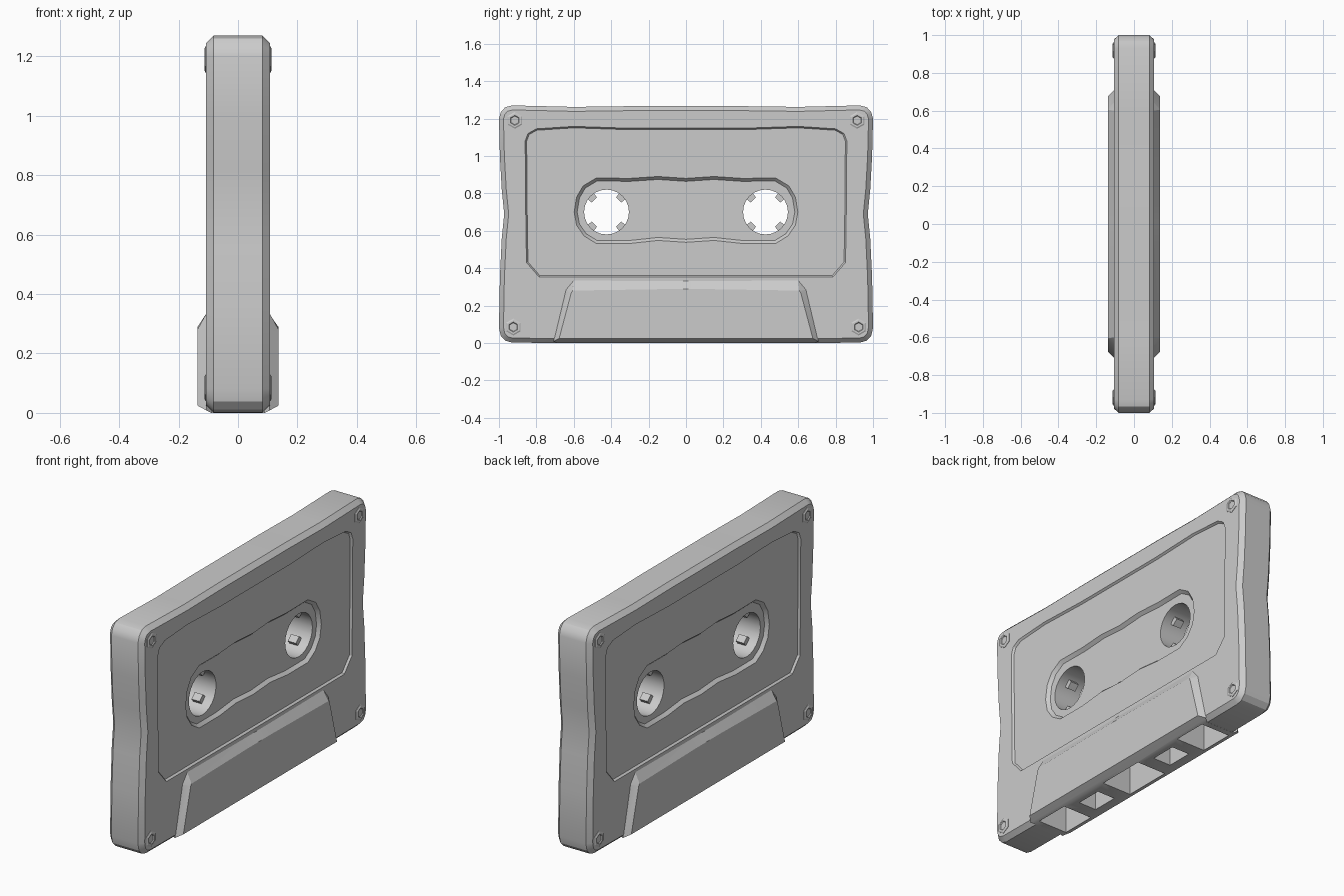
import bpy, bmesh, math
from mathutils import Vector

if "Cube" in bpy.data.objects:
    bpy.data.objects.remove(bpy.data.objects["Cube"])


def mirror(half):
    """Close a half outline (y >= 0, bottom to top) by mirroring it across y = 0."""
    return half + [(-y, z) for y, z in reversed(half) if y > 1e-6]


def inset(pts, d):
    """Move an anticlockwise outline inwards by d."""
    out = []
    for i, p in enumerate(pts):
        a, b, c = Vector(pts[i - 1]), Vector(p), Vector(pts[(i + 1) % len(pts)])
        e1, e2 = (b - a).normalized(), (c - b).normalized()
        n1, n2 = Vector((-e1.y, e1.x)), Vector((-e2.y, e2.x))
        out.append(tuple(b + (n1 + n2) * d / (1 + n1.dot(n2))))
    return out


def circle(y, z, r, n, start=0):
    return [(y + r * math.cos(start + math.tau * i / n),
             z + r * math.sin(start + math.tau * i / n)) for i in range(n)]


def loft(name, layers):
    """Skin a closed solid through (x, outline) layers."""
    bm = bmesh.new()
    rings = [[bm.verts.new((x, y, z)) for y, z in pts] for x, pts in layers]
    for a, b in zip(rings, rings[1:]):
        for i in range(len(a)):
            j = (i + 1) % len(a)
            bm.faces.new((a[i], a[j], b[j], b[i]))
    bm.faces.new(rings[0])
    bm.faces.new(rings[-1])
    bmesh.ops.recalc_face_normals(bm, faces=bm.faces)
    me = bpy.data.meshes.new(name)
    bm.to_mesh(me)
    bm.free()
    ob = bpy.data.objects.new(name, me)
    bpy.context.collection.objects.link(ob)
    return ob


def select(ob):
    bpy.ops.object.select_all(action='DESELECT')
    ob.select_set(True)
    bpy.context.view_layer.objects.active = ob


def boolean(target, tool, op='DIFFERENCE'):
    m = target.modifiers.new(op, 'BOOLEAN')
    m.operation, m.solver, m.object = op, 'EXACT', tool
    select(target)
    bpy.ops.object.modifier_apply(modifier=m.name)
    bpy.data.objects.remove(tool)


# Shell with wavy outline and chamfered rims
outline = mirror([(0, 0.008), (0.2, 0.012), (0.45, 0.014), (0.7, 0), (0.93, 0.002),
                  (0.965, 0.012), (0.99, 0.038), (1, 0.08), (0.995, 0.35), (0.985, 0.56),
                  (0.972, 0.69), (0.985, 0.82), (0.995, 1.0), (1, 1.2), (0.99, 1.235),
                  (0.967, 1.26), (0.93, 1.27), (0.6, 1.262), (0.3, 1.266), (0, 1.266)])
rim = inset(outline, 0.024)
shell = loft("cassette_shell", [(-0.107, rim), (-0.082, outline), (0.082, outline), (0.107, rim)])

# Thick tapered block along the bottom edge
foot = mirror([(0, 0.0), (0.69, 0.0), (0.64, 0.28), (0.59, 0.33), (0.1, 0.332), (0, 0.332)])
base = mirror([(0, 0.008), (0.708, 0.008), (0.642, 0.285), (0.6, 0.336), (0.1, 0.332), (0, 0.332)])
face = mirror([(0, 0.025), (0.678, 0.025), (0.613, 0.27), (0.605, 0.28), (0.1, 0.288), (0, 0.288)])
block = loft("tape_block", [(-0.137, face), (-0.106, base), (-0.09, foot),
                            (0.09, foot), (0.106, base), (0.137, face)])
boolean(shell, block, 'UNION')

# Label recess and reel window recess on both faces
label = mirror([(0, 0.352), (0.45, 0.352), (0.785, 0.352), (0.853, 0.43), (0.857, 0.7),
                (0.86, 1.08), (0.845, 1.12), (0.8, 1.145), (0.6, 1.158), (0.3, 1.148), (0, 1.148)])
window = mirror([(0, 0.538), (0.15, 0.548), (0.3, 0.532), (0.48, 0.532), (0.545, 0.572),
                 (0.585, 0.63), (0.598, 0.7), (0.585, 0.78), (0.55, 0.84), (0.48, 0.882),
                 (0.3, 0.88), (0.15, 0.89), (0, 0.88)])
for s in (-1, 1):
    boolean(shell, loft("label_cut", [(s * 0.2, label), (s * 0.107, label),
                                      (s * 0.096, inset(label, 0.008))]))
    boolean(shell, loft("window_cut", [(s * 0.2, window), (s * 0.096, window),
                                       (s * 0.078, inset(window, 0.016))]))

# Reel holes
for s in (-1, 1):
    boolean(shell, loft("reel_cut", [(-0.3, circle(s * 0.425, 0.7, 0.12, 24)),
                                     (0.3, circle(s * 0.425, 0.7, 0.12, 24))]))

# Pockets open to the underside
for y, hy, hx, top in ((-0.555, 0.1, 0.09, 0.2), (-0.3, 0.075, 0.055, 0.14), (0, 0.14, 0.09, 0.2),
                       (0.3, 0.075, 0.055, 0.14), (0.555, 0.1, 0.09, 0.2)):
    box = [(y - hy, -0.1), (y + hy, -0.1), (y + hy, top), (y - hy, top)]
    boolean(shell, loft("pocket_cut", [(-hx, box), (hx, box)]))
select(shell)
bpy.ops.object.shade_smooth_by_angle(angle=math.radians(28))

# Drive teeth inside the reel holes
for s in (-1, 1):
    for k in range(4):
        a = math.pi / 4 + k * math.pi / 2
        u, v = Vector((math.cos(a), math.sin(a))), Vector((-math.sin(a), math.cos(a)))
        c = Vector((s * 0.425, 0.7))
        quad = [tuple(c + u * r + v * t) for r, t in
                ((0.092, -0.02), (0.128, -0.023), (0.128, 0.023), (0.092, 0.02))]
        loft("reel_tooth", [(-0.025, quad), (0.025, quad)])

# Hex socket screws in the corners
for s in (-1, 1):
    for y, z in ((0.915, 1.19), (-0.915, 1.19), (0.923, 0.085), (-0.923, 0.085)):
        loft("screw", [(s * x, circle(y, z, r, 6, math.pi / 2)) for x, r in
                       ((0.098, 0.045), (0.109, 0.045), (0.113, 0.037), (0.113, 0.027), (0.1085, 0.023))])
